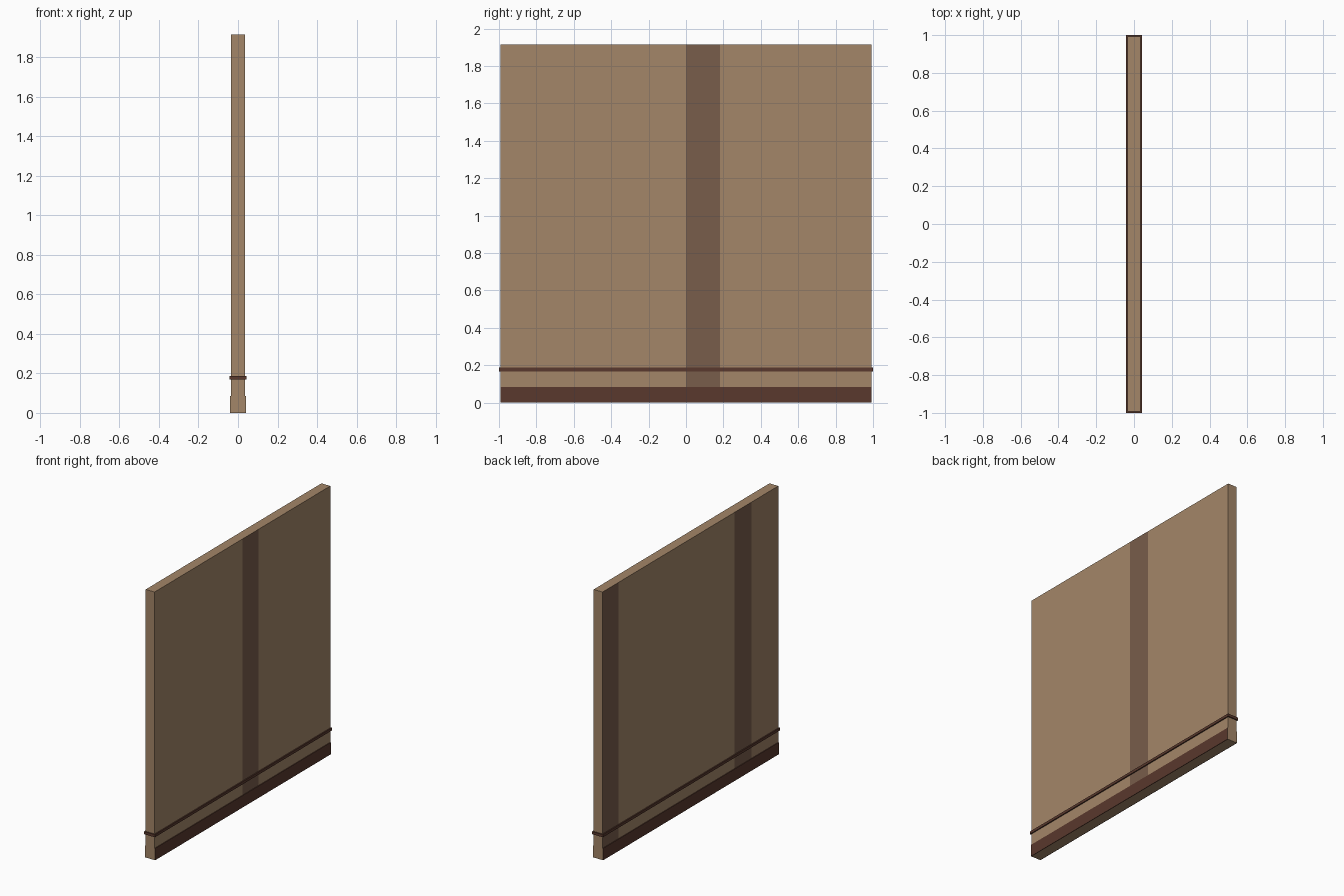
import bpy, bmesh
from mathutils import Vector

if "Cube" in bpy.data.objects:
    bpy.data.objects.remove(bpy.data.objects["Cube"])


def material(name, rgb):
    m = bpy.data.materials.new(name)
    m.diffuse_color = (*rgb, 1)
    m.use_nodes = True
    m.node_tree.nodes["Principled BSDF"].inputs["Base Color"].default_value = m.diffuse_color
    return m


tan = material("tan_wood", (0.37, 0.24, 0.14))
warm = material("warm_tan_wood", (0.35, 0.218, 0.133))
brown = material("brown_plank", (0.19, 0.11, 0.07))
dark = material("dark_trim", (0.10, 0.04, 0.026))

HX, HY, H = 0.035, 0.992, 1.915


def box_mesh(x0, x1, y0, y1, z0, z1):
    bm = bmesh.new()
    bmesh.ops.create_cube(bm, size=1)
    for v in bm.verts:
        v.co = Vector(((x0, x1)[v.co.x > 0], (y0, y1)[v.co.y > 0], (z0, z1)[v.co.z > 0]))
    return bm


def finish(bm, name, mats):
    me = bpy.data.meshes.new(name)
    bm.to_mesh(me)
    bm.free()
    for m in mats:
        me.materials.append(m)
    ob = bpy.data.objects.new(name, me)
    bpy.context.collection.objects.link(ob)
    return ob


# Wall panel, cut into planks and coloured by side and position
bm = box_mesh(-HX, HX, -HY, HY, 0, H)
for y in (-0.69, -0.50, 0.0, 0.182, 0.81):
    bmesh.ops.bisect_plane(bm, geom=bm.verts[:] + bm.edges[:] + bm.faces[:],
                           plane_co=(0, y, 0), plane_no=(0, 1, 0))
for f in bm.faces:
    y = f.calc_center_median().y
    if f.normal.x > 0.5 and 0 < y < 0.182:
        f.material_index = 1
    elif f.normal.x < -0.5:
        if y > 0.81 or -0.69 < y < -0.50:
            f.material_index = 1
        elif y < -0.69:
            f.material_index = 2
finish(bm, "wall_panel", (tan, brown, warm))

# Skirting boards on both broad sides, with tan end grain
for side, s in (("left", -1), ("right", 1)):
    xs = sorted((s * HX, s * (HX + 0.005)))
    bm = box_mesh(xs[0], xs[1], -HY, HY, 0, 0.085)
    for f in bm.faces:
        f.material_index = int(abs(f.normal.y) > 0.5)
    finish(bm, side + "_skirting", (dark, tan))

# Thin rail running round all four sides
bm = box_mesh(-0.043, 0.043, -1, 1, 0.168, 0.187)
finish(bm, "trim_rail", (dark,))
